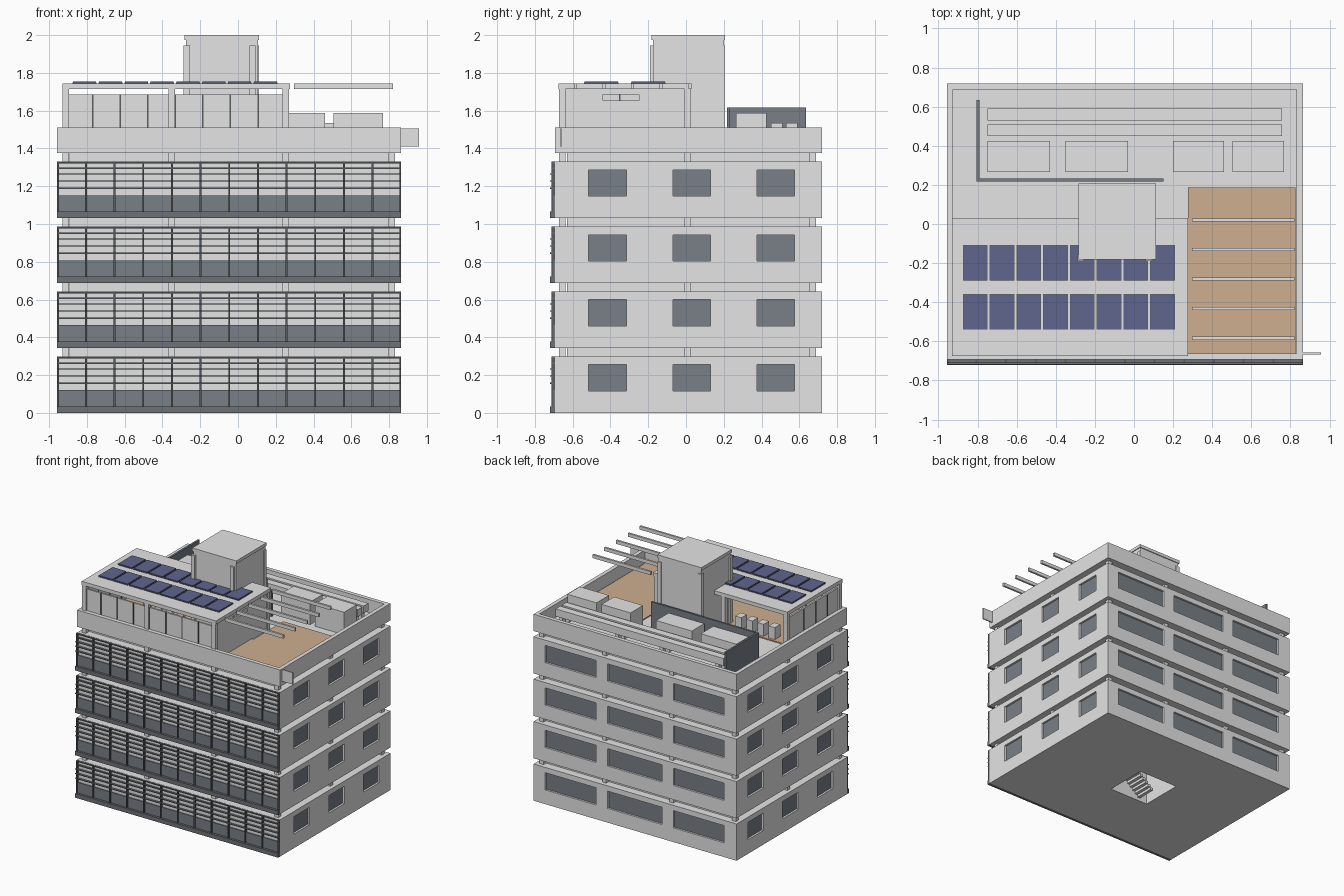
import bpy, bmesh

cube = bpy.data.objects.get("Cube")
if cube:
    bpy.data.objects.remove(cube, do_unlink=True)


def material(name, rgb):
    m = bpy.data.materials.new(name)
    m.use_nodes = True
    m.diffuse_color = (*rgb, 1)
    m.node_tree.nodes["Principled BSDF"].inputs["Base Color"].default_value = (*rgb, 1)
    return m


CONCRETE = material("pale concrete", (0.78, 0.78, 0.78))
GLASS = material("grey glass", (0.19, 0.215, 0.24))
SLATE = material("slate ledge", (0.155, 0.165, 0.18))
FRAME = material("dark frame", (0.1, 0.11, 0.12))
SOLAR = material("solar blue", (0.115, 0.132, 0.275))
TIMBER = material("timber deck", (0.62, 0.43, 0.28))


def make(name, bm, mat):
    bmesh.ops.recalc_face_normals(bm, faces=bm.faces)
    mesh = bpy.data.meshes.new(name)
    bm.to_mesh(mesh)
    bm.free()
    mesh.materials.append(mat)
    ob = bpy.data.objects.new(name, mesh)
    bpy.context.collection.objects.link(ob)
    return ob


def boxes(name, mat, items):
    """One object from boxes given as (x0, x1, y0, y1, z0, z1)."""
    bm = bmesh.new()
    for x0, x1, y0, y1, z0, z1 in items:
        for v in bmesh.ops.create_cube(bm, size=1)["verts"]:
            v.co = (x1 if v.co.x > 0 else x0, y1 if v.co.y > 0 else y0,
                    z1 if v.co.z > 0 else z0)
    return make(name, bm, mat)


def ring(name, mat, outer, hole, z0, z1):
    """Rectangular slab with a rectangular hole; rectangles are (x0, x1, y0, y1)."""
    bm = bmesh.new()

    def loop(r, z):
        x0, x1, y0, y1 = r
        return [bm.verts.new((x, y, z)) for x, y in ((x0, y0), (x1, y0), (x1, y1), (x0, y1))]

    loops = [loop(outer, z0), loop(outer, z1), loop(hole, z1), loop(hole, z0)]
    for a, b in zip(loops, loops[1:] + loops[:1]):
        for i in range(4):
            j = (i + 1) % 4
            bm.faces.new((a[i], a[j], b[j], b[i]))
    return make(name, bm, mat)


def inset(r, d):
    return (r[0] + d, r[1] - d, r[2] + d, r[3] - d)


X0, X1, Y0, Y1 = BODY = (-0.957, 0.864, -0.694, 0.719)
TOWER = (-0.275, 0.105, -0.175, 0.2)
SHAFT = inset(TOWER, 0.012)
PITCH, STOREY, ROOF = 0.344, 0.298, 1.405
COL_X = (-0.912, -0.35, 0.252, 0.815)
COL_Y = (-0.655, 0.01, 0.67)

# Storeys with recessed windows on the sides and back
panes = []
D = 0.02
for n in range(4):
    z = n * PITCH
    cuts = []
    c, d = z + 0.115, z + 0.255
    for a in (-0.515, -0.07, 0.375):
        b = a + 0.2
        cuts += [(X0 - 0.05, X0 + D, a, b, c, d), (X1 - D, X1 + 0.05, a, b, c, d)]
        panes += [(X0 + D - 0.004, X0 + D + 0.002, a, b, c, d),
                  (X1 - D - 0.002, X1 - D + 0.004, a, b, c, d)]
    for a, b in ((-0.845, -0.39), (-0.29, 0.2), (0.305, 0.76)):
        cuts.append((a, b, Y1 - D, Y1 + 0.05, c, d))
        panes.append((a, b, Y1 - D - 0.002, Y1 - D + 0.004, c, d))
    wall = ring("storey_%d" % (n + 1), CONCRETE, BODY, SHAFT, z, z + STOREY)
    cutter = boxes("window_cutter", CONCRETE, cuts)
    cutter.hide_render = True
    mod = wall.modifiers.new("windows", "BOOLEAN")
    mod.operation, mod.solver, mod.object = "DIFFERENCE", "EXACT", cutter
    bpy.context.view_layer.objects.active = wall
    bpy.ops.object.modifier_apply(modifier=mod.name)
    bpy.data.objects.remove(cutter, do_unlink=True)
    # Recessed joint above the storey
    ring("recessed_joint_%d" % (n + 1), CONCRETE, inset(BODY, 0.065), SHAFT,
         z + STOREY, z + PITCH)
boxes("window_glass", GLASS, panes)

# Columns showing in the joints
r = 0.017
boxes("joint_columns", CONCRETE,
      [(x - r, x + r, y - r, y + r, n * PITCH + STOREY, (n + 1) * PITCH)
       for n in range(4) for x in COL_X for y in COL_Y
       if x in (COL_X[0], COL_X[-1]) or y != COL_Y[1]])

# Front facade: glass band, ledge, louvres and mullions
ledges, bands, slats, bars = [], [], [], []
BAYS = 12
bay = (X1 - X0) / BAYS
for n in range(4):
    z = n * PITCH
    ledges.append((X0, X1, -0.72, Y0, z, z + 0.035))
    bands.append((X0, X1, Y0 - 0.008, Y0, z + 0.035, z + 0.12))
    for h in (0.157, 0.195, 0.232):
        slats.append((X0, X1, -0.719, -0.702, z + h - 0.003, z + h + 0.003))
    for h in (0.262, 0.293):
        slats.append((X0, X1, -0.708, Y0, z + h - 0.004, z + h + 0.004))
    for i in range(BAYS + 1):
        x = min(max(X0 + i * bay, X0 + 0.005), X1 - 0.005)
        bars.append((x - 0.005, x + 0.005, -0.711, Y0, z + 0.035, z + STOREY))
boxes("facade_ledges", SLATE, ledges)
boxes("facade_glass", GLASS, bands)
boxes("facade_louvres", SLATE, slats)
boxes("facade_mullions", FRAME, bars)

# Roof slab, parapet and timber deck
ring("roof_slab", CONCRETE, BODY, SHAFT, 4 * PITCH, ROOF)
ring("parapet", CONCRETE, BODY, inset(BODY, 0.032), ROOF, 1.512)
boxes("roof_deck", TIMBER, [(-0.9, 0.275, -0.64, -0.19, ROOF, ROOF + 0.008),
                            (-0.9, -0.29, -0.19, -0.09, ROOF, ROOF + 0.008),
                            (0.275, 0.825, -0.662, 0.187, ROOF, ROOF + 0.008)])
boxes("side_sign_panel", CONCRETE, [(X1, 0.957, -0.668, -0.658, 1.41, 1.505)])

# Stair tower with piers and cap
ring("stair_tower", CONCRETE, TOWER, SHAFT, ROOF, 1.975)
boxes("tower_cap", CONCRETE, [(-0.283, 0.112, -0.182, 0.207, 1.975, 2.0)])
boxes("tower_piers", CONCRETE,
      [(x, x + 0.033, y, y + 0.033, ROOF, 1.945)
       for x, y in ((-0.288, -0.19), (0.06, -0.19), (-0.282, 0.174), (0.079, 0.174))])

# Stairs inside the shaft: two flights and a landing per storey
steps = []
RISERS = 8
for n in range(4):
    for i in range(RISERS):
        x = -0.19 + i * 0.025
        z = n * PITCH + 0.02 + i * 0.021
        steps.append((x, x + 0.027, -0.155, 0.0, z, z + 0.021))
        z += PITCH / 2
        steps.append((-0.2 - x - 0.027, -0.2 - x, 0.03, 0.18, z, z + 0.021))
    z = n * PITCH + 0.19
    steps.append((0.01, SHAFT[1], SHAFT[2], SHAFT[3], z, z + 0.02))
boxes("shaft_stairs", CONCRETE, steps)

# Roof pavilion: glazed front and left-hand wall, slotted terrace wall
boxes("pavilion_roof", CONCRETE, [(-0.93, 0.275, -0.674, 0.03, 1.715, 1.745)])
boxes("pavilion_columns", CONCRETE,
      [(x - r, x + r, y - r, y + r, ROOF, 1.715) for x in COL_X[:3] for y in COL_Y[:2]])
boxes("pavilion_panels", CONCRETE, [(-0.9, 0.25, -0.658, -0.645, ROOF, 1.685),
                                    (-0.918, -0.905, -0.65, 0.0, ROOF, 1.685)])
boxes("pavilion_mullions", FRAME,
      [(x - 0.004, x + 0.004, -0.662, -0.641, ROOF, 1.685)
       for x in [-0.77 + 0.146 * i for i in range(8)]] +
      [(-0.922, -0.901, y - 0.004, y + 0.004, ROOF, 1.685) for y in (-0.5, -0.35, -0.2)])
W0, W1 = 0.245, 0.259
boxes("pavilion_terrace_wall", CONCRETE, [(W0, W1, -0.65, 0.0, ROOF, 1.655),
                                          (W0, W1, -0.65, -0.44, 1.655, 1.715),
                                          (W0, W1, -0.25, 0.0, 1.655, 1.715),
                                          (W0, W1, -0.44, -0.25, 1.685, 1.715)])
boxes("pavilion_seats", CONCRETE,
      [(x, x + 0.055, -0.18, -0.11, ROOF, 1.51) for x in [-0.72 + 0.1 * i for i in range(4)]])

# Solar panels on dark backing trays
cells = [(-0.875 + 0.1368 * i, y) for i in range(8) for y in (-0.54, -0.29)]
boxes("solar_trays", FRAME,
      [(x, x + 0.126, y, y + 0.182, 1.745, 1.749) for x, y in cells])
boxes("solar_panels", SOLAR,
      [(x + 0.002, x + 0.124, y + 0.002, y + 0.18, 1.749, 1.755) for x, y in cells])

# Pergola beams over the terrace
boxes("pergola_beams", CONCRETE,
      [(0.297, 0.82, y - 0.008, y + 0.008, 1.716, 1.744)
       for y in [0.02 - 0.151 * i for i in range(5)]])

# Plant area: screen, machines and ducts
boxes("plant_screen", GLASS, [(-0.805, 0.15, 0.217, 0.232, ROOF, 1.618),
                              (-0.805, -0.79, 0.232, 0.635, ROOF, 1.618)])
boxes("plant_units", CONCRETE,
      [(a, b, 0.265, 0.425, ROOF, 1.588)
       for a, b in ((-0.75, -0.43), (-0.35, -0.03), (0.2, 0.46), (0.505, 0.767))])
duct_rows = (0.45, 0.53)
boxes("roof_ducts", CONCRETE, [(-0.75, 0.757, y, y + 0.06, 1.475, 1.535) for y in duct_rows])
boxes("duct_feet", CONCRETE,
      [(x, x + 0.03, y + 0.01, y + 0.05, ROOF, 1.475)
       for x in (-0.7, -0.2, 0.2, 0.7) for y in duct_rows])
